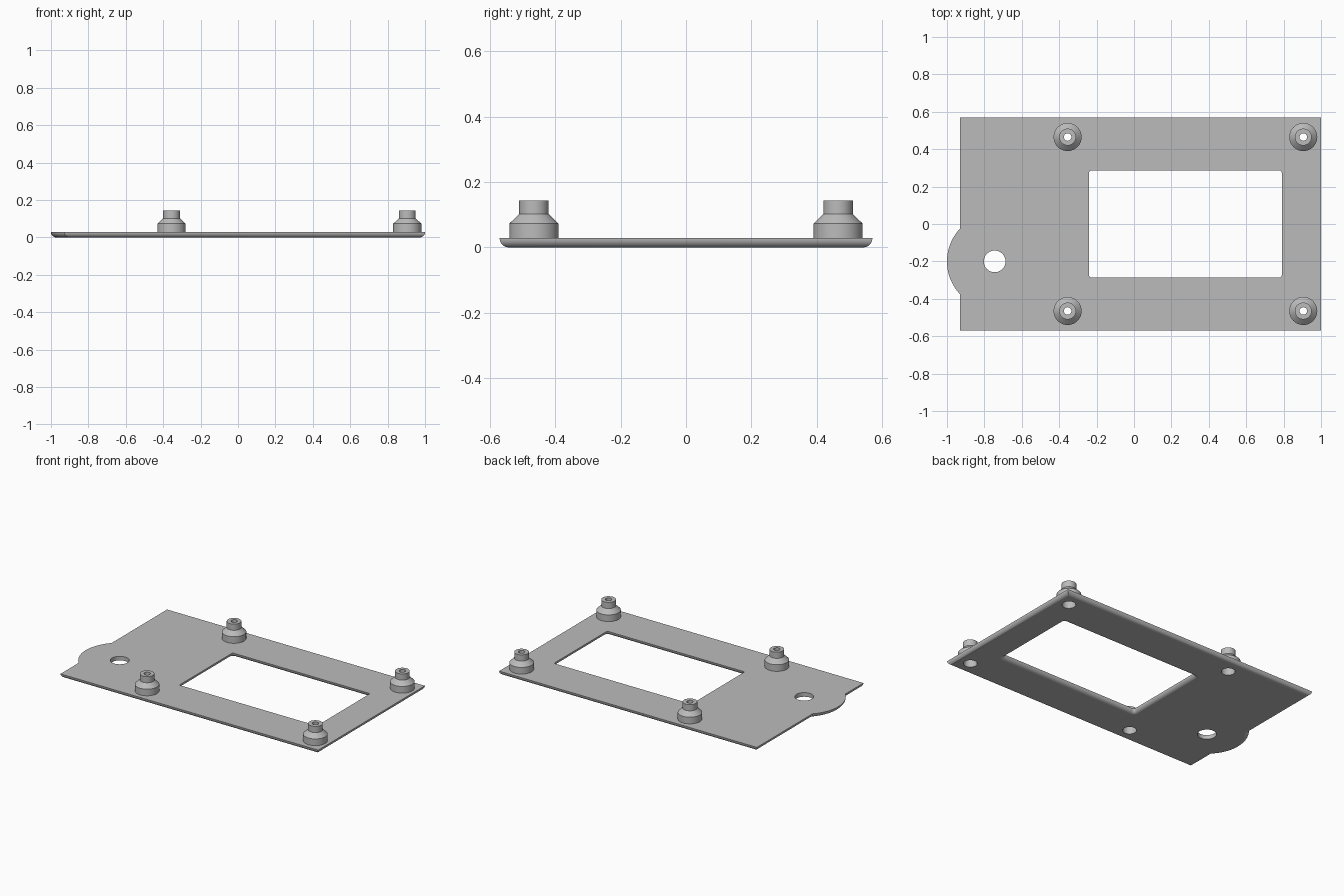
import bpy, bmesh, math

if "Cube" in bpy.data.objects:
    bpy.data.objects.remove(bpy.data.objects["Cube"])

T = 0.028                                  # plate thickness and fillet radius
HOLE = (-0.745, -0.2)                      # mounting hole, also centre of the tab
POSTS = [(x, y) for x in (-0.355, 0.905) for y in (-0.465, 0.465)]
BORE = 0.042                               # screw recess radius under each post

grey = bpy.data.materials.new("grey plastic")
grey.diffuse_color = (0.5, 0.5, 0.5, 1)
grey.use_nodes = True
grey.node_tree.nodes["Principled BSDF"].inputs["Base Color"].default_value = grey.diffuse_color


def finish(bm, name):
    """Smooth curved faces, keep hard edges, and make the object."""
    bmesh.ops.recalc_face_normals(bm, faces=bm.faces[:])
    for f in bm.faces:
        f.smooth = abs(f.normal.z) < 0.9999
    for e in bm.edges:
        e.smooth = len(e.link_faces) == 2 and e.calc_face_angle(0) < math.radians(35)
    mesh = bpy.data.meshes.new(name)
    bm.to_mesh(mesh)
    bm.free()
    mesh.materials.append(grey)
    obj = bpy.data.objects.new(name, mesh)
    bpy.context.collection.objects.link(obj)
    return obj


def circle(cx, cy, r, n=40):
    return [(cx + r * math.cos(2 * math.pi * i / n),
             cy + r * math.sin(2 * math.pi * i / n)) for i in range(n)]


def outline(d):
    """Rectangle with a round tab on the left, inset by d."""
    x0, x1, y = -0.93 + d, 1 - d, 0.57 - d
    r = 0.255 - d
    a = math.acos((HOLE[0] - x0) / r)
    arc = []
    for i in range(33):
        t = math.pi - a + 2 * a * i / 32
        arc.append((HOLE[0] + r * math.cos(t), HOLE[1] + r * math.sin(t)))
    return [(x0, -y), (x1, -y), (x1, y), (x0, y)] + arc


def window(d):
    """Rounded rectangle opening, widened by d."""
    pts = []
    for k, (sx, sy) in enumerate([(1, 1), (-1, 1), (-1, -1), (1, -1)]):
        for i in range(7):
            t = math.pi / 2 * (k + i / 6)
            pts.append((0.275 + sx * 0.505 + (0.01 + d) * math.cos(t),
                        sy * 0.275 + (0.01 + d) * math.sin(t)))
    return pts


def skin(bm, rings):
    """Join closed rings of (x, y, z) points; return first and last edge loops."""
    rows = [[bm.verts.new(p) for p in ring] for ring in rings]
    n = len(rows[0])
    for a, b in zip(rows, rows[1:]):
        for i in range(n):
            j = (i + 1) % n
            bm.faces.new((a[i], a[j], b[j], b[i]))
    return [[bm.edges.get((r[i], r[(i + 1) % n])) for i in range(n)]
            for r in (rows[0], rows[-1])]


# Plate: walls with a rounded lower edge, straight bored holes, then flat caps
bm = bmesh.new()
top, bottom = [], []
walls = []
for shape in (outline, window):
    rings = []
    for k in range(9):
        a = math.pi / 2 * k / 8
        z = T * (1 - math.sin(a))
        rings.append([(x, y, z) for x, y in shape(T * (1 - math.cos(a)))])
    walls.append(rings)
for cx, cy, r in [(*HOLE, 0.058)] + [(x, y, BORE) for x, y in POSTS]:
    walls.append([[(x, y, z) for x, y in circle(cx, cy, r)] for z in (T, 0)])
for rings in walls:
    t, b = skin(bm, rings)
    top += t
    bottom += b
for edges in (top, bottom):
    bmesh.ops.triangle_fill(bm, use_beauty=True, edges=edges, normal=(0, 0, 1))
finish(bm, "base_plate")

# Posts: stepped standoffs with a through hole and a recess below
profile = [(0.075, T), (0.075, 0.073), (0.045, 0.102), (0.045, 0.144),
           (0.02, 0.144), (0.02, 0.07), (BORE, 0.07), (BORE, T)]
for i, (px, py) in enumerate(POSTS):
    bm = bmesh.new()
    skin(bm, [[(x, y, z) for x, y in circle(px, py, r)] for r, z in profile])
    finish(bm, f"standoff_post_{i + 1}")
